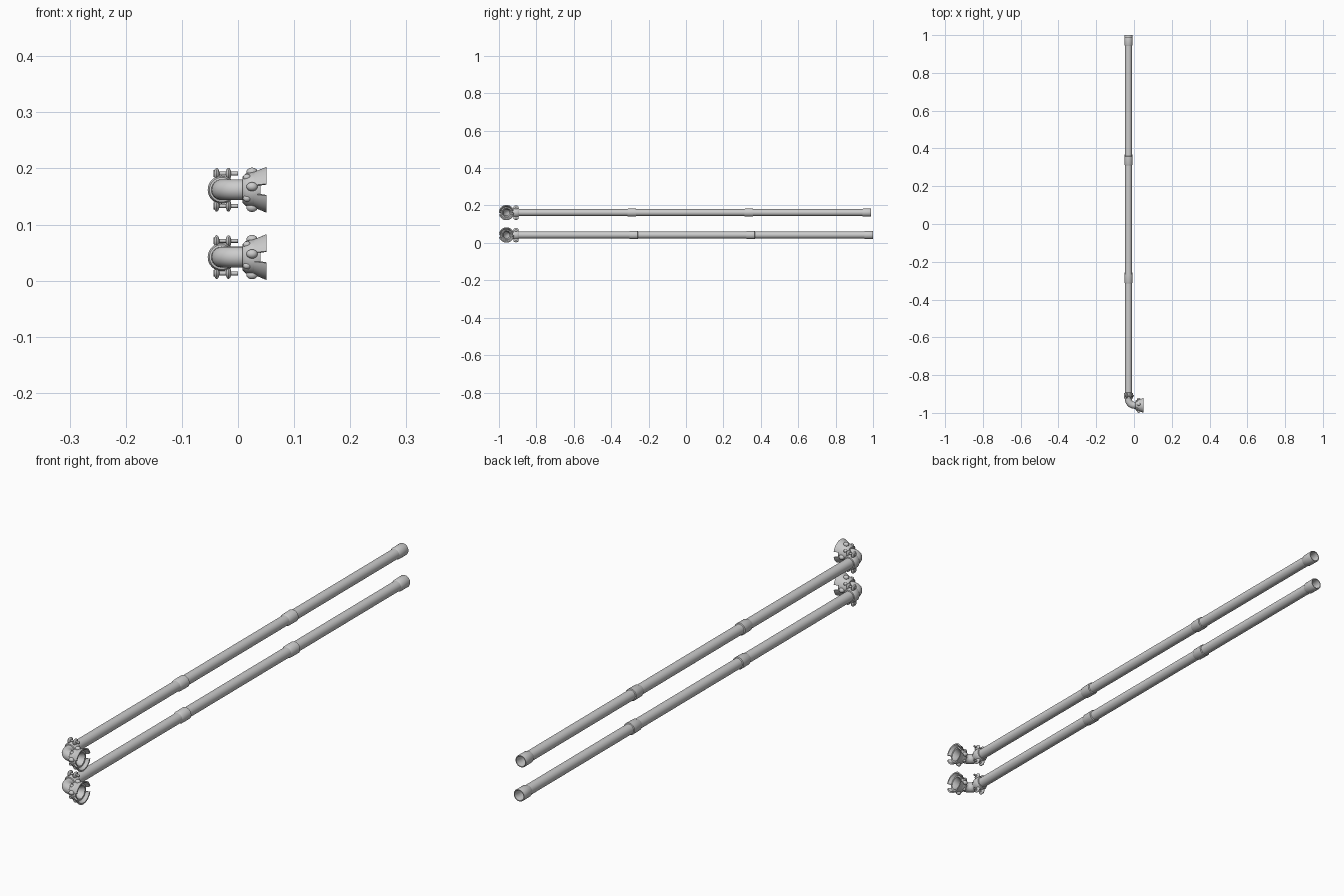
import bpy, bmesh
from math import cos, sin, pi, radians
from mathutils import Matrix, Vector

if "Cube" in bpy.data.objects:
    bpy.data.objects.remove(bpy.data.objects["Cube"], do_unlink=True)

PIPE_X = -0.029
FLANGE_Y = -0.96
PIPE_R = 0.0185
ALONG_Y = Matrix.Rotation(-pi / 2, 4, 'X')
ALONG_X = Matrix.Rotation(pi / 2, 4, 'Y')


def finish(name, bm, matrix):
    bmesh.ops.transform(bm, matrix=matrix, verts=bm.verts)
    bmesh.ops.recalc_face_normals(bm, faces=bm.faces)
    mesh = bpy.data.meshes.new(name)
    bm.to_mesh(mesh)
    bm.free()
    obj = bpy.data.objects.new(name, mesh)
    bpy.context.collection.objects.link(obj)
    bpy.ops.object.select_all(action='DESELECT')
    obj.select_set(True)
    bpy.context.view_layer.objects.active = obj
    bpy.ops.object.shade_smooth_by_angle(angle=radians(35))
    return obj


def lathe(name, profile, matrix, start=0, sweep=360, steps=32):
    """Turn a closed (height, radius) profile about local z."""
    bm = bmesh.new()
    full = sweep == 360
    rings = []
    for i in range(steps if full else steps + 1):
        a = radians(start + sweep * i / steps)
        rings.append([bm.verts.new((r * cos(a), r * sin(a), h)) for h, r in profile])
    n = len(profile)
    for i in range(steps):
        a, b = rings[i], rings[(i + 1) % len(rings)]
        for j in range(n):
            k = (j + 1) % n
            bm.faces.new((a[j], a[k], b[k], b[j]))
    if not full:
        bm.faces.new(rings[0])
        bm.faces.new(rings[-1])
    return finish(name, bm, matrix)


def ball(name, centre, size):
    bm = bmesh.new()
    bmesh.ops.create_uvsphere(bm, u_segments=16, v_segments=10, radius=1)
    return finish(name, bm, Matrix.Translation(centre) @ Matrix.Diagonal((*size, 1)))


def bolt(name, centre, radius, length):
    bm = bmesh.new()
    bmesh.ops.create_cone(bm, cap_ends=True, segments=12, radius1=radius,
                          radius2=radius, depth=length)
    return finish(name, bm, Matrix.Translation(centre) @ ALONG_X)


def elbow(name, z):
    """Sweep a tube from the pipe mouth round to the flange."""
    bend = 0.032
    path = [(Vector((PIPE_X, -0.89, z)), 0)]
    for i in range(9):
        a = pi / 2 * i / 8
        path.append((Vector((PIPE_X + bend * (1 - cos(a)),
                             FLANGE_Y + bend * (1 - sin(a)), z)), a))
    path.append((Vector((0.022, FLANGE_Y, z)), pi / 2))
    bm = bmesh.new()
    rings = []
    for p, a in path:
        side = Vector((cos(a), sin(a), 0))
        rings.append([bm.verts.new(p + PIPE_R * (side * cos(t) + Vector((0, 0, sin(t)))))
                      for t in (2 * pi * i / 24 for i in range(24))])
    for a, b in zip(rings, rings[1:]):
        for i in range(24):
            j = (i + 1) % 24
            bm.faces.new((a[i], a[j], b[j], b[i]))
    return finish(name, bm, Matrix())


def fitting_line(level, z, end):
    # Hollow pipe with belled couplings
    on_pipe = lambda y: Matrix.Translation((PIPE_X, y, z)) @ ALONG_Y
    lathe(level + "_pipe", [(-0.91, PIPE_R), (end - 0.02, PIPE_R),
                            (end - 0.02, 0.0165), (-0.91, 0.0165)], on_pipe(0))
    band = [(-0.026, 0.018), (-0.018, 0.0215), (0.022, 0.022), (0.024, 0.018)]
    for label, y in (("front", end - 1.28), ("rear", end - 0.655)):
        lathe(f"{level}_{label}_coupling", band, on_pipe(y))
    lathe(level + "_end_socket", [(-0.05, 0.018), (-0.042, 0.0215), (-0.003, 0.022),
                                  (0, 0.021), (0, 0.018), (-0.02, 0.0165)], on_pipe(end))

    # Clamp collar with bolted ears above and below
    lathe(level + "_clamp_collar", [(-0.016, 0.018), (-0.015, 0.022), (-0.009, 0.025),
                                    (0.009, 0.025), (0.015, 0.022), (0.016, 0.018)],
          on_pipe(-0.909))
    for label, s in (("top", 1), ("bottom", -1)):
        for side, dx in (("right", -0.009), ("left", 0.012)):
            ball(f"{level}_{label}_{side}_clamp_ear", (PIPE_X + dx, -0.909, z + s * 0.028),
                 (0.005, 0.014, 0.011))
        bolt(f"{level}_{label}_clamp_bolt", (PIPE_X + 0.008, -0.909, z + s * 0.029),
             0.0035, 0.042)
        bolt(f"{level}_{label}_bolt_head", (PIPE_X - 0.012, -0.909, z + s * 0.029),
             0.006, 0.006)

    # Elbow and side flange
    elbow(level + "_elbow", z)
    on_flange = Matrix.Translation((0, FLANGE_Y, z)) @ ALONG_X
    lathe(level + "_flange_body", [(0.008, 0.0175), (0.008, 0.023), (0.014, 0.029),
                                   (0.03, 0.032), (0.04, 0.030), (0.04, 0.024),
                                   (0.022, 0.0165)], on_flange)
    # Flared jaws leave a gap on each side
    jaw = [(0.022, 0.029), (0.032, 0.033), (0.051, 0.041), (0.051, 0.036), (0.036, 0.027)]
    for label, start in (("top", 105), ("bottom", -75)):
        lathe(f"{level}_{label}_jaw", jaw, on_flange, start, 150, 20)
    # Locking lugs spaced round the flange
    for i in range(4):
        a = radians(80 + 90 * i)
        ball(f"{level}_flange_lug_{i + 1}",
             (0.025, FLANGE_Y + 0.032 * cos(a), z + 0.032 * sin(a)), (0.01, 0.008, 0.008))
        a += pi / 4
        ball(f"{level}_flange_stud_{i + 1}",
             (0.016, FLANGE_Y + 0.027 * cos(a), z + 0.027 * sin(a)), (0.007, 0.006, 0.006))


fitting_line("lower", 0.042, 1.0)
fitting_line("upper", 0.162, 0.99)
